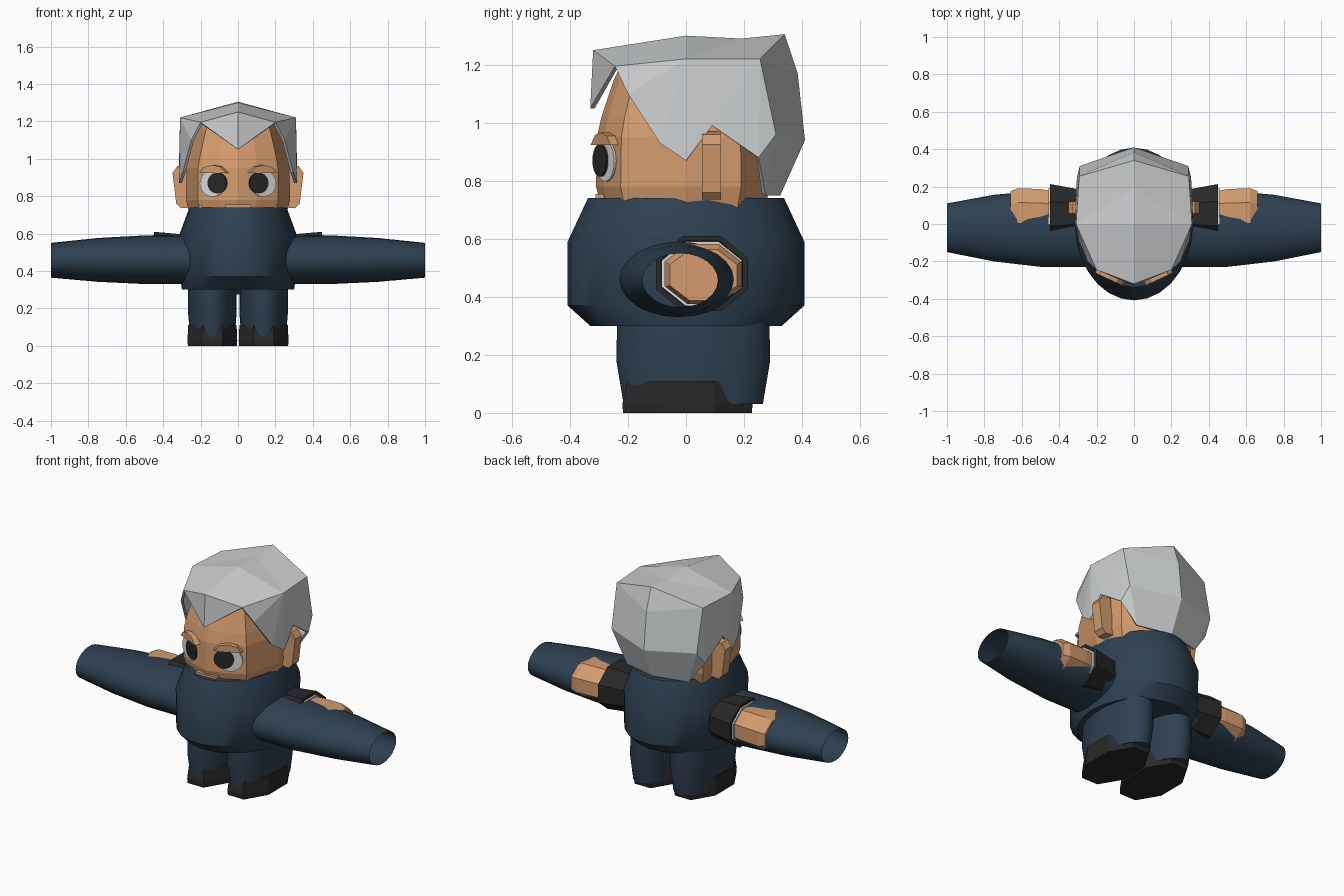
import bpy, bmesh
from math import sin, cos, pi, radians
from mathutils import Matrix, Vector

cube = bpy.data.objects.get("Cube")
if cube:
    bpy.data.objects.remove(cube)


def material(name, r, g, b):
    m = bpy.data.materials.new(name)
    m.use_nodes = True
    m.diffuse_color = (r, g, b, 1)
    m.node_tree.nodes["Principled BSDF"].inputs["Base Color"].default_value = (r, g, b, 1)
    return m


navy = material("navy cloth", 0.027, 0.051, 0.084)
skin = material("skin", 0.66, 0.33, 0.155)
silver = material("silver hair", 0.6, 0.62, 0.63)
black = material("black", 0.022, 0.021, 0.021)
white = material("white", 0.68, 0.7, 0.72)
violet = material("dark violet", 0.022, 0.02, 0.12)


def build(name, verts, faces, mat, mirror=False, smooth=False, recalc=True):
    """Make an object, optionally mirrored across x and smooth shaded."""
    me = bpy.data.meshes.new(name)
    me.from_pydata([tuple(v) for v in verts], [], faces)
    if recalc:
        bm = bmesh.new()
        bm.from_mesh(me)
        bmesh.ops.recalc_face_normals(bm, faces=bm.faces)
        bm.to_mesh(me)
        bm.free()
    me.materials.append(mat)
    if smooth:
        me.shade_smooth()
        me.set_sharp_from_angle(angle=radians(30))
    ob = bpy.data.objects.new(name, me)
    bpy.context.collection.objects.link(ob)
    if mirror:
        mod = ob.modifiers.new("mirror", "MIRROR")
        mod.use_clip = True
    return ob


def skin_rings(rings, caps):
    """Join equal point rings into vertices and faces."""
    n = len(rings[0])
    verts = [p for ring in rings for p in ring]
    faces = [(k * n + i, k * n + (i + 1) % n, (k + 1) * n + (i + 1) % n, (k + 1) * n + i)
             for k in range(len(rings) - 1) for i in range(n)]
    if caps:
        faces += [tuple(range(n))[::-1], tuple(range(len(verts) - n, len(verts)))]
    return verts, faces


def loft(name, axis, sections, sides, mat, caps=True, turn=0.0, **kw):
    """Elliptical sections (position, centre a, centre b, radius a, radius b)."""
    rings = []
    for t, a, b, ra, rb in sections:
        angles = [2 * pi * (i + turn) / sides for i in range(sides)]
        pts = [(a + ra * cos(u), b + rb * sin(u)) for u in angles]
        rings.append([(p, q, t) if axis == "z" else (t, p, q) for p, q in pts])
    return build(name, *skin_rings(rings, caps), mat, **kw)


def prism(name, outline, y0, y1, mat, frame=Matrix(), **kw):
    """Extrude an x-z outline along y inside a frame."""
    rings = [[frame @ Vector((x, y, z)) for x, z in outline] for y in (y0, y1)]
    return build(name, *skin_rings(rings, True), mat, **kw)


def oval(cx, cz, rx, rz, n):
    return [(cx + rx * cos(2 * pi * i / n), cz + rz * sin(2 * pi * i / n)) for i in range(n)]


# Body and legs
loft("torso", "z", [(0.30, 0, 0, 0.30, 0.33), (0.37, 0, 0, 0.31, 0.408),
                    (0.59, 0, 0, 0.315, 0.408), (0.74, 0, 0, 0.26, 0.338)],
     28, navy, smooth=True)
loft("legs", "z", [(0.03, 0.137, 0.025, 0.118, 0.24), (0.18, 0.137, 0.025, 0.13, 0.265),
                   (0.34, 0.137, 0.025, 0.13, 0.262)],
     24, navy, mirror=True, smooth=True)
loft("shoes", "z", [(0, 0.137, 0.005, 0.142, 0.24), (0.03, 0.137, 0.005, 0.144, 0.243),
                    (0.11, 0.137, 0.005, 0.14, 0.225)],
     8, black, turn=0.5, mirror=True)
loft("hip_piece", "z", [(0.275, 0, 0.04, 0.035, 0.1), (0.33, 0, 0.04, 0.06, 0.14)],
     8, violet, turn=0.5)

# Open sleeves with cuffs and hands inside
loft("sleeves", "x", [(0.2, -0.025, 0.46, 0.205, 0.13), (0.5, -0.025, 0.46, 0.204, 0.13),
                      (0.75, -0.022, 0.459, 0.178, 0.117), (1, -0.02, 0.457, 0.13, 0.093)],
     24, navy, caps=False, mirror=True, smooth=True)
loft("cuffs", "x", [(0.29, 0.055, 0.48, 0.14, 0.125), (0.45, 0.055, 0.48, 0.172, 0.14),
                    (0.45, 0.055, 0.48, 0.152, 0.122), (0.40, 0.055, 0.48, 0.15, 0.12)],
     8, black, turn=0.5, mirror=True)
loft("shirt_cuffs", "x", [(0.41, 0.055, 0.48, 0.15, 0.12), (0.458, 0.055, 0.48, 0.15, 0.12),
                          (0.458, 0.055, 0.48, 0.138, 0.11), (0.41, 0.055, 0.48, 0.138, 0.11)],
     8, white, turn=0.5, mirror=True)
loft("hands", "x", [(0.38, 0.06, 0.48, 0.115, 0.1), (0.50, 0.06, 0.48, 0.137, 0.111),
                    (0.62, 0.06, 0.478, 0.142, 0.112), (0.66, 0.06, 0.475, 0.125, 0.095)],
     8, skin, turn=0.5, mirror=True)

# Head from one scaled outline
half = [(0, -0.31), (0.1, -0.285), (0.215, -0.225), (0.278, 0), (0.25, 0.19), (0.12, 0.27)]
outline = half + [(0, 0.29)] + [(-x, y) for x, y in half[:0:-1]]
levels = [(0.70, 0.93), (0.78, 1), (0.95, 0.99), (1.02, 0.94), (1.15, 0.80), (1.2, 0.72)]
build("head", *skin_rings([[(x * s, y * s, z) for x, y in outline] for z, s in levels], True), skin)
prism("ears", [(0.25, 0.74), (0.305, 0.735), (0.33, 0.76), (0.35, 0.925), (0.325, 0.96),
               (0.27, 0.97)], 0.055, 0.12, skin, mirror=True)
prism("mouth", [(-0.07, 0.73), (0.07, 0.73), (0.07, 0.755), (-0.07, 0.755)], -0.312, -0.27, skin)

# Eyes and brows lie on the slanted cheeks
face = Matrix.Translation((0.13, -0.278, 0.87)) @ Matrix.Rotation(radians(25), 4, "Z")
prism("eye_whites", oval(0.005, -0.003, 0.076, 0.07, 20), -0.004, 0.004, white, face, mirror=True)
prism("pupils", oval(-0.025, 0, 0.057, 0.056, 20), -0.011, -0.003, black, face, mirror=True)
prism("brows", [(-0.082, 0.053), (0.078, 0.053), (0.05, 0.085), (0, 0.096), (-0.045, 0.088)],
      -0.018, 0.03, skin, face, mirror=True)

# Hair: half shell, mirrored and thickened
ridge = [(-0.33, 1.05), (-0.32, 1.25), (0, 1.30), (0.19, 1.29), (0.34, 1.305),
         (0.385, 1.17), (0.41, 0.94), (0.325, 0.75)]
side = [(0.2, -0.245, 1.195), (0.31, 0, 1.22), (0.293, 0.255, 1.22), (0.29, 0.31, 0.96),
        (0.21, 0.275, 0.75)]
hem = [(0.25, -0.2, 1.10), (0.295, -0.09, 0.93), (0.315, 0, 0.87), (0.315, 0.09, 0.99),
       (0.305, 0.25, 0.88)]
faces = [(0, 1, 8), (1, 2, 9, 8), (2, 3, 9), (3, 4, 10, 9), (4, 5, 10), (5, 6, 11, 10),
         (6, 7, 12, 11), (8, 9, 13), (9, 14, 13), (9, 15, 14), (9, 16, 15), (9, 10, 16),
         (10, 17, 16), (10, 11, 17), (11, 12, 17)]
hair = build("hair", [(0, y, z) for y, z in ridge] + side + hem, [f[::-1] for f in faces],
             silver, mirror=True, recalc=False)
shell = hair.modifiers.new("thickness", "SOLIDIFY")
shell.thickness = 0.015
shell.offset = -1
